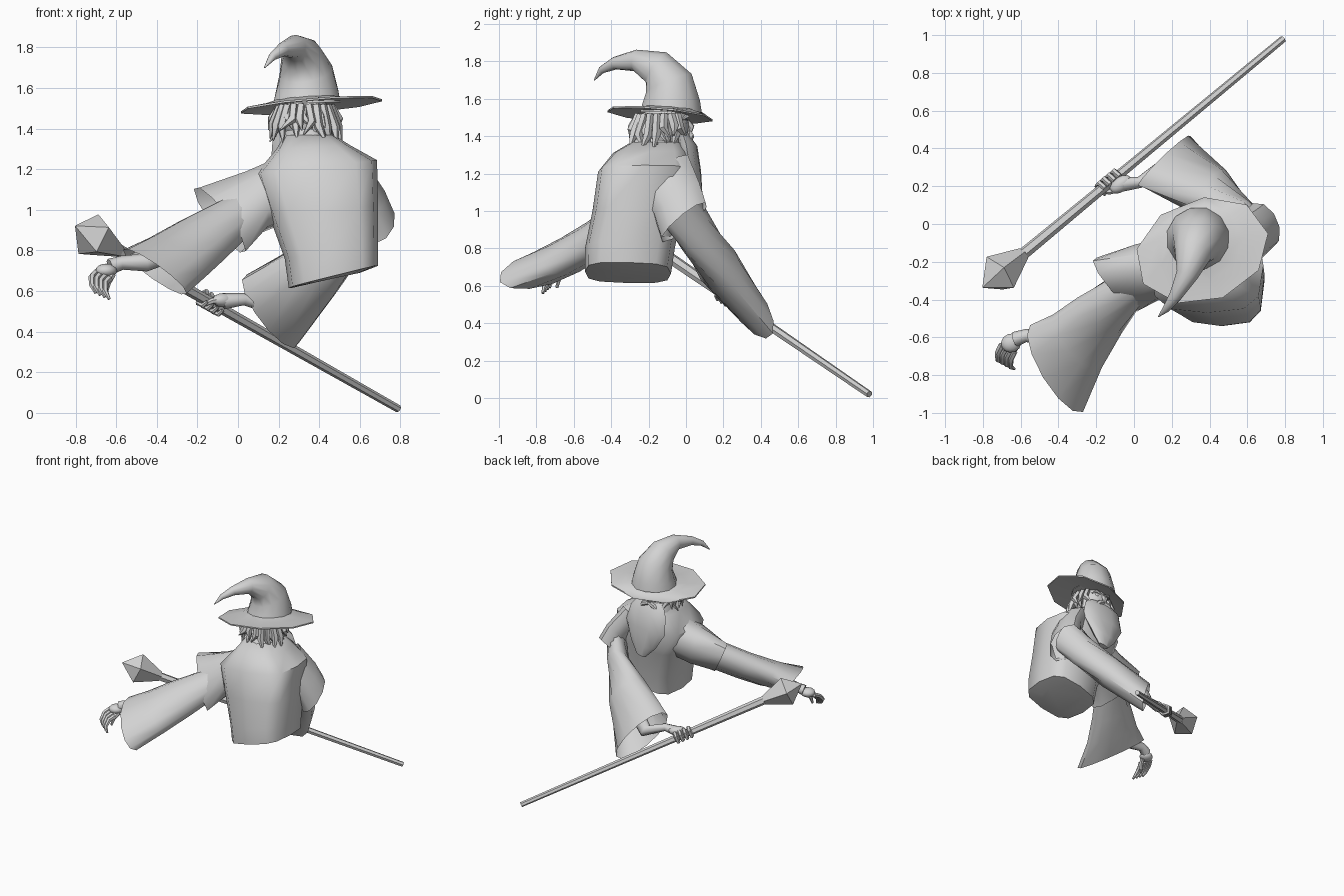
import bpy, math, random
from mathutils import Vector

random.seed(4)
if "Cube" in bpy.data.objects:
    bpy.data.objects.remove(bpy.data.objects["Cube"], do_unlink=True)

grey = bpy.data.materials.new("plain_grey")
grey.use_nodes = True
grey.diffuse_color = (.65, .65, .65, 1)
grey.node_tree.nodes["Principled BSDF"].inputs["Base Color"].default_value = (.65, .65, .65, 1)
parts = []


def build(name, rings, cap_start=False, cap_end=False, smooth=True):
    """Join equal rings of points into a skin."""
    sides = len(rings[0])
    points = [p for ring in rings for p in ring]
    faces = []
    for row in range(len(rings) - 1):
        for i in range(sides):
            a, b = row * sides + i, row * sides + (i + 1) % sides
            faces.append((a, b, b + sides, a + sides))
    if cap_start:
        faces.append(tuple(reversed(range(sides))))
    if cap_end:
        faces.append(tuple(range(len(points) - sides, len(points))))
    mesh = bpy.data.meshes.new(name)
    mesh.from_pydata(points, [], faces)
    mesh.materials.append(grey)
    obj = bpy.data.objects.new(name, mesh)
    bpy.context.collection.objects.link(obj)
    if smooth:
        parts.append(obj)
    return obj


def oval(centre, long_axis, short_axis, sides, power=1):
    """Ring of points; a power below one makes it boxier."""
    c, u, v = Vector(centre), Vector(long_axis), Vector(short_axis)

    def bulge(value):
        return math.copysign(abs(value) ** power, value)

    turns = [math.tau * i / sides for i in range(sides)]
    return [c + u * bulge(math.cos(t)) + v * bulge(math.sin(t)) for t in turns]


def loft(name, sections, sides=12, power=1, **options):
    return build(name, [oval(*s, sides, power) for s in sections], **options)


def tube(name, path, radii, sides=8, smooth=True):
    path = [Vector(p) for p in path]
    rings = []
    side = None
    for i, p in enumerate(path):
        along = (path[min(i + 1, len(path) - 1)] - path[max(i - 1, 0)]).normalized()
        if side is None:
            side = along.orthogonal()
        side = (side - along * side.dot(along)).normalized()
        rings.append(oval(p, side * radii[i], along.cross(side) * radii[i], sides))
    return build(name, rings, True, True, smooth)


def ball(name, centre, scale, turn=0):
    bpy.ops.mesh.primitive_uv_sphere_add(segments=12, ring_count=8, location=centre)
    obj = bpy.context.object
    obj.name = name
    obj.scale = scale
    obj.rotation_euler.z = turn
    obj.data.materials.append(grey)
    parts.append(obj)


# Robe body, closed at the slanting hem
loft("robe_body", [
    ((.46, -.3, .66), (.14, 0, .03), (0, .15, 0)),
    ((.47, -.31, .67), (.22, 0, .055), (0, .23, -.005)),
    ((.46, -.3, .8), (.23, 0, .04), (0, .24, 0)),
    ((.42, -.26, 1), (.27, 0, .02), (0, .24, 0)),
    ((.385, -.22, 1.21), (.3, 0, .035), (0, .25, 0)),
    ((.37, -.19, 1.31), (.18, 0, .01), (0, .2, 0)),
    ((.35, -.16, 1.37), (.12, 0, 0), (0, .13, 0))],
    power=.62, cap_start=True, cap_end=True)

# Flared collar around the neck
loft("collar", [
    ((.37, -.14, 1.26), (.17, 0, 0), (0, .2, -.02)),
    ((.35, -.13, 1.33), (.14, 0, -.01), (0, .18, -.02)),
    ((.34, -.14, 1.38), (.12, 0, 0), (0, .13, -.02))], sides=9)

# Short outer sleeves
loft("right_outer_sleeve", [
    ((.27, -.2, 1.12), (0, 0, .17), (.03, -.15, 0)),
    ((.08, -.25, 1.04), (-.04, 0, .15), (.06, -.15, 0)),
    ((-.09, -.32, .95), (-.1, .06, .16), (.08, -.13, -.04))], sides=10)
loft("left_outer_sleeve", [
    ((.54, -.12, 1.19), (.06, -.13, -.08), (.07, .04, .08)),
    ((.64, -.05, 1.06), (.05, -.12, -.07), (.07, .04, .06)),
    ((.68, -.01, .94), (.05, -.12, -.08), (.08, .03, .07))], sides=10)

# Wide hanging sleeves
loft("right_sleeve", [
    ((.02, -.3, .98), (-.06, .06, .05), (0, .06, -.09)),
    ((-.18, -.48, .85), (-.12, .09, .05), (.03, .05, -.09)),
    ((-.3, -.62, .765), (-.13, .14, .06), (.05, .05, -.09)),
    ((-.41, -.765, .695), (-.14, .23, .075), (.07, .05, -.085))])
loft("left_sleeve", [
    ((.64, -.03, 1.02), (.06, -.07, -.08), (.06, .05, .06)),
    ((.57, .05, .89), (.06, -.02, -.09), (.04, .07, .06)),
    ((.4, .17, .71), (.09, .08, -.11), (.02, .09, .08)),
    ((.16, .335, .5), (.14, .13, -.155), (.01, .04, .095))])

# Arms inside the sleeves
tube("right_forearm", [(-.2, -.47, .85), (-.46, -.61, .74), (-.57, -.59, .74), (-.63, -.61, .72)],
     [.06, .045, .035, .04])
tube("left_forearm", [(.38, .19, .69), (.15, .3, .53), (.03, .22, .56), (-.07, .21, .55)],
     [.06, .05, .03, .04])

# Open hand with curled fingers
ball("right_palm", (-.65, -.63, .7), (.055, .05, .035), .4)
for i in range(4):
    base = Vector((-.7 + .022 * i, -.64 - .012 * i, .69 - .01 * i))
    tube("right_finger", [base, base + Vector((-.02, -.04, -.02)),
                          base + Vector((-.02, -.08, -.06)), base + Vector((0, -.09, -.1))],
         [.018, .017, .014, .008], 6)
tube("right_thumb", [(-.62, -.64, .68), (-.64, -.68, .64), (-.65, -.69, .59)], [.018, .015, .008], 6)

# Hand gripping the staff
staff_butt = Vector((.79, .98, .02))
staff_tip = Vector((-.8, -.335, .92))


def on_staff(share):
    return staff_butt.lerp(staff_tip, share)


along = (staff_tip - staff_butt).normalized()
out = along.cross(Vector((0, 0, 1))).normalized()
up = out.cross(along)
ball("left_palm", (-.07, .21, .555), (.065, .04, .035), .6)
for i in range(4):
    centre = on_staff(.555 + .016 * i)
    arc = [centre + (out * math.cos(t) + up * math.sin(t)) * .038 for t in (1.8, .6, -.7, -1.9, -2.7)]
    tube("left_finger", arc, [.015, .016, .015, .013, .009], 6)
tube("left_thumb", [(-.07, .19, .56), (-.13, .17, .55), (-.17, .17, .53)], [.018, .015, .008], 6)

# Staff and its faceted head
tube("staff_shaft", [staff_butt, on_staff(.5), on_staff(.88)], [.019, .025, .032], 6, False)
tube("staff_head", [on_staff(.865), on_staff(.948), staff_tip], [.036, .115, .004], 5, False)

# Head and face
ball("head", (.33, -.11, 1.46), (.115, .125, .15))
tube("nose", [(.32, 0, 1.49), (.31, .025, 1.45), (.31, .02, 1.42)], [.012, .022, .012], 6)
for side in (-1, 1):
    x = .32 + side * .045
    ball("eye", (x, -.005, 1.475), (.018, .012, .012))
    tube("eyebrow", [(x - side * .025, .01, 1.49), (x + side * .01, .005, 1.505),
                     (x + side * .04, -.02, 1.49)], [.008, .013, .005], 6)
    tube("moustache", [(.32, .02, 1.415), (x, .025, 1.4), (x + side * .05, .01, 1.35)],
         [.015, .02, .004], 6)

# Long beard narrowing to a blunt end
loft("beard", [
    ((.33, -.02, 1.42), (.11, 0, 0), (0, .03, 0)),
    ((.33, .01, 1.35), (.16, -.01, .01), (0, .05, 0)),
    ((.34, .03, 1.22), (.18, -.01, .02), (0, .05, 0)),
    ((.35, .05, 1.09), (.11, 0, .02), (0, .04, 0)),
    ((.36, .06, 1), (.04, 0, .01), (0, .02, 0))], sides=10, cap_start=True, cap_end=True)

# Ragged hair in two layers, leaving the face free
for layer in range(2):
    count = 16
    for i in range(count):
        turn = math.pi / 2 + .7 + (math.tau - 1.4) * (i + layer / 2) / count
        ray = Vector((math.cos(turn), math.sin(turn), 0))
        sway = Vector((-ray.y, ray.x, 0)) * random.uniform(-.05, .05)
        root = Vector((.33, -.13, 1.515)) + ray * (.1 + .025 * layer)
        drop = Vector((0, 0, -random.uniform(.1, .2)))
        tube("hair_strand", [root, root + drop * .55 + ray * .04 - sway * .3,
                             root + drop + ray * random.uniform(.03, .08) + sway],
             [.022, .024, .003], 5)

# Hat: bent crown and tilted brim
tube("hat_crown", [(.34, -.08, 1.53), (.34, -.08, 1.58), (.335, -.09, 1.68), (.31, -.155, 1.765),
                   (.28, -.27, 1.805), (.22, -.38, 1.79), (.17, -.45, 1.755), (.13, -.49, 1.7)],
     [.17, .16, .135, .1, .058, .034, .02, .003], 12)
loft("hat_brim", [
    ((.34, -.09, 1.55), (.155, 0, .01), (0, .155, -.01)),
    ((.35, -.11, 1.535), (.23, .04, .015), (-.02, .2, -.015)),
    ((.36, -.14, 1.52), (.35, .09, .025), (-.05, .27, -.035)),
    ((.36, -.14, 1.51), (.35, .09, .025), (-.05, .27, -.035)),
    ((.34, -.1, 1.525), (.12, 0, .01), (0, .12, -.01))], sides=9, cap_end=True)

# Soft shading with crisp creases
bpy.ops.object.select_all(action="DESELECT")
for obj in parts:
    obj.select_set(True)
bpy.context.view_layer.objects.active = parts[0]
bpy.ops.object.shade_smooth_by_angle(angle=math.radians(50))
